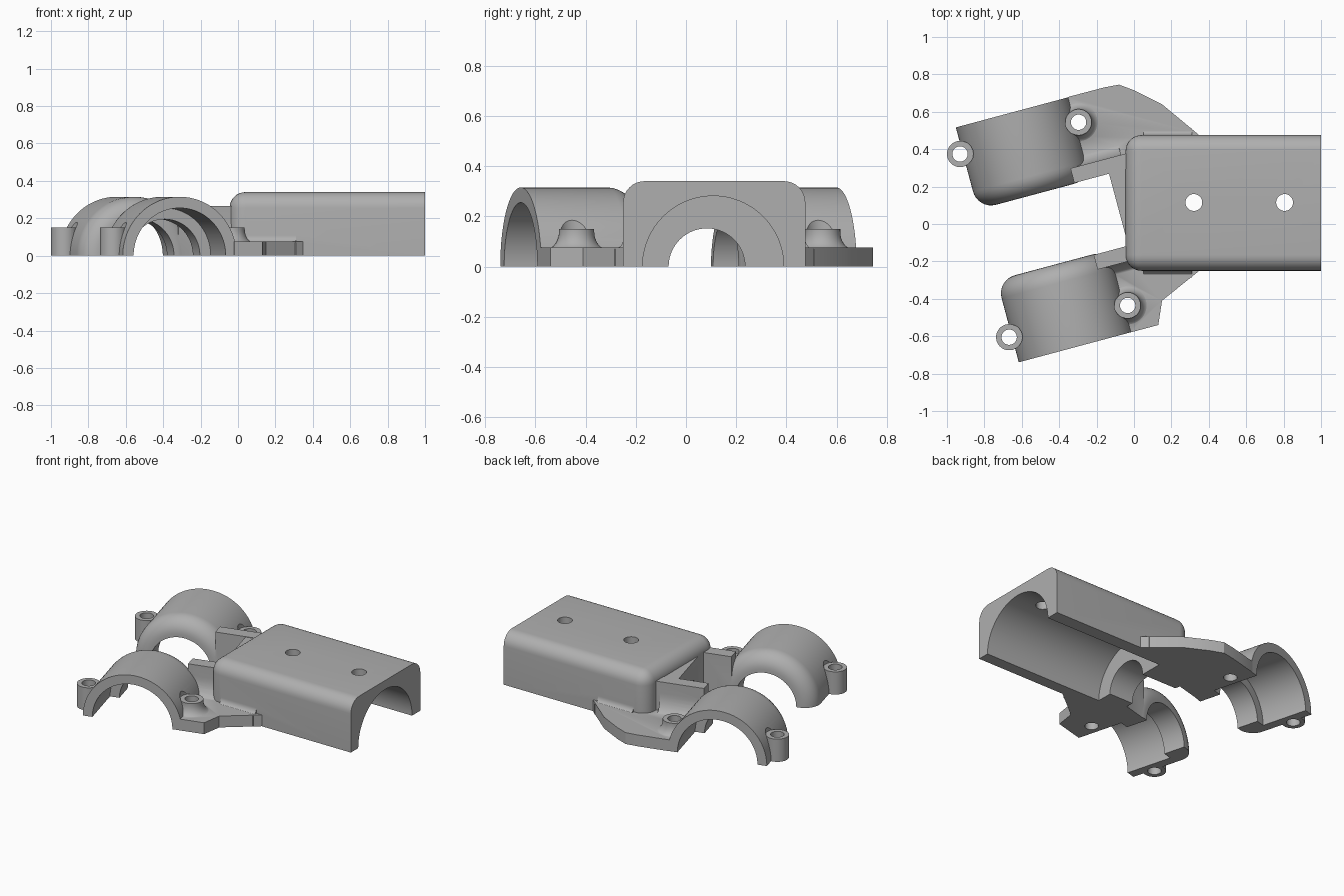
import bpy, bmesh, math
from mathutils import Matrix, Vector

if "Cube" in bpy.data.objects:
    bpy.data.objects.remove(bpy.data.objects["Cube"])

grey = bpy.data.materials.new("plain grey")
grey.use_nodes = True
grey.diffuse_color = (0.43, 0.43, 0.43, 1)
grey.node_tree.nodes["Principled BSDF"].inputs["Base Color"].default_value = (0.43, 0.43, 0.43, 1)

# Clamp frame: local x runs across the clamps, local y along their shared axis
TILT = Matrix.Translation((-0.48, -0.03, 0)) @ Matrix.Rotation(math.radians(15), 4, "Z")
FLAT = Matrix.Identity(4)
ALONG_X = Matrix.Rotation(math.pi / 2, 4, "Y")
ALONG_Y = Matrix.Rotation(-math.pi / 2, 4, "X")
DEEP = -0.4  # solids run below ground and are trimmed at the end


def finish(bm, name, matrix):
    bm.transform(matrix)
    bmesh.ops.recalc_face_normals(bm, faces=bm.faces)
    mesh = bpy.data.meshes.new(name)
    bm.to_mesh(mesh)
    bm.free()
    mesh.materials.append(grey)
    ob = bpy.data.objects.new(name, mesh)
    bpy.context.scene.collection.objects.link(ob)
    return ob


def prism(name, points, low, high, matrix=FLAT):
    bm = bmesh.new()
    face = bm.faces.new([bm.verts.new((x, y, low)) for x, y in points])
    made = bmesh.ops.extrude_face_region(bm, geom=[face])["geom"]
    verts = [g for g in made if isinstance(g, bmesh.types.BMVert)]
    bmesh.ops.translate(bm, verts=verts, vec=(0, 0, high - low))
    return finish(bm, name, matrix)


def box(name, x, y, z, matrix=FLAT):
    return prism(name, [(x[0], y[0]), (x[1], y[0]), (x[1], y[1]), (x[0], y[1])], z[0], z[1], matrix)


def lathe(name, profile, matrix=FLAT, sides=72):
    """Solid of revolution about local z from (radius, height) points."""
    bm = bmesh.new()
    rings = []
    for r, z in profile:
        rings.append([bm.verts.new((r * math.cos(a), r * math.sin(a), z))
                      for a in (2 * math.pi * i / sides for i in range(sides))])
    for low, high in zip(rings, rings[1:]):
        for i in range(sides):
            j = (i + 1) % sides
            bm.faces.new((low[i], low[j], high[j], high[i]))
    bm.faces.new(rings[0][::-1])
    bm.faces.new(rings[-1])
    return finish(bm, name, matrix)


def cylinder(name, r, low, high, matrix=FLAT, sides=72):
    return lathe(name, [(r, low), (r, high)], matrix, sides)


def cove(width, height, steps=8):
    """Concave fillet points, from the foot to the wall."""
    angles = [math.pi / 2 * i / steps for i in range(steps + 1)]
    return [(width * (1 - math.sin(a)), height * (1 - math.cos(a))) for a in angles]


def combine(target, other, operation):
    mod = target.modifiers.new("join", "BOOLEAN")
    mod.object, mod.operation, mod.solver = other, operation, "EXACT"
    graph = bpy.context.evaluated_depsgraph_get()
    mesh = bpy.data.meshes.new_from_object(target.evaluated_get(graph))
    target.modifiers.clear()
    target.data = mesh
    bpy.data.objects.remove(other)


def local(x, y):
    p = TILT @ Vector((x, y, 0))
    return (p.x, p.y)


# Main housing with rounded edges, square at the open end
bracket = box("clamp_bracket", (-0.045, 1), (-0.25, 0.475), (DEEP, 0.34))
bm = bmesh.new()
bm.from_mesh(bracket.data)
edges = [e for e in bm.edges if any(v.co.x < 0 for v in e.verts)
         and all(v.co.z > 0 for v in e.verts) or
         (abs(e.verts[0].co.z - e.verts[1].co.z) > 0.1 and e.verts[0].co.x < 0)]
bmesh.ops.bevel(bm, geom=edges, offset=0.085, segments=8, profile=0.5, affect="EDGES")
bm.to_mesh(bracket.data)
bm.free()

solids, cutters = [], []

# Base plate flaring out under both clamps
outline = [(-0.35, 0.68), (-0.16, 0.73), (-0.08, 0.745), (0.0, 0.715), (0.15, 0.64), (0.35, 0.474),
           (0.35, -0.249), (0.15, -0.41), (0.13, -0.54), (-0.02, -0.58),
           local(0.1, -0.5), local(0.25, -0.2), local(0.412, -0.2),
           local(0.412, 0.2), local(0.25, 0.2), local(0.1, 0.6)]
solids.append(prism("base_plate", outline, DEEP, 0.075))

# Wall closing the gap between the two ribs
solids.append(box("gap_wall", (0.412, 0.53), (-0.22, 0.22), (DEEP, 0.262), TILT))

for side in (-1, 1):
    flip = TILT @ Matrix.Scale(side, 4, (0, 1, 0))
    # Clamp saddle: half round shell with a rounded inner shoulder
    shoulder = [(0.215 + 0.1 * math.sin(a), 0.295 - 0.1 * math.cos(a))
                for a in (math.pi / 2 * i / 8 for i in range(9))]
    solids.append(lathe("clamp_saddle", shoulder + [(0.315, 0.65)], flip @ ALONG_Y, 96))
    # Rib tying the saddle to the housing, with a fillet at its foot
    solids.append(box("rib", (0.22, 0.57), (0.199, 0.28), (DEEP, 0.265), flip))
    foot = [(0.27, DEEP)] + [(0.28 + w, 0.07 + h) for w, h in cove(0.07, 0.12)] + [(0.27, 0.19)]
    foot.insert(1, (0.35, DEEP))
    turn = Matrix(((0, 0, 1, 0), (1, 0, 0, 0), (0, 1, 0, 0), (0, 0, 0, 1)))
    solids.append(prism("rib_fillet", foot, 0.26, 0.5, flip @ turn))
    # Stepped bore of the saddle
    cutters.append(lathe("saddle_bore", [(0.195, 0), (0.195, 0.34), (0.255, 0.34), (0.255, 0.8)],
                         flip @ ALONG_Y, 96))
    # Screw bosses with spot faces and through holes
    for x in (-0.33, 0.326):
        place = flip @ Matrix.Translation((x, 0.507, 0))
        if x > 0:
            profile = [(0.12, DEEP)] + [(0.07 + w, 0.07 + h) for w, h in cove(0.05, 0.07)] + [(0.07, 0.15)]
        else:
            profile = [(0.07, DEEP), (0.07, 0.15)]
        solids.append(lathe("screw_boss", profile, place, 40))
        cutters.append(cylinder("spot_face", 0.071, 0.15, 0.5, place, 40))
        cutters.append(cylinder("screw_hole", 0.041, -0.6, 0.6, place, 32))

# Fillets where the plate meets the housing sides
for wall, sign in ((0.475, 1), (-0.25, -1)):
    strip = [(wall - sign * 0.02, DEEP), (wall + sign * 0.035, DEEP)]
    strip += [(wall + sign * w, 0.07 + h) for w, h in cove(0.035, 0.04)]
    strip.append((wall - sign * 0.02, 0.11))
    turn = Matrix(((0, 0, 1, 0), (1, 0, 0, 0), (0, 1, 0, 0), (0, 0, 0, 1)))
    solids.append(prism("plate_fillet", strip, 0.05, 0.31, turn))

# Housing bore, its narrow end opening, and the two top holes
cutters.append(cylinder("housing_bore", 0.281, 0.13, 1.3, Matrix.Translation((0, 0.108, 0)) @ ALONG_X, 96))
cutters.append(cylinder("end_opening", 0.152, -0.16, 0.3, Matrix.Translation((0, 0.083, 0)) @ ALONG_X))
for x in (0.32, 0.805):
    cutters.append(cylinder("top_hole", 0.045, 0.1, 0.6, Matrix.Translation((x, 0.115, 0)), 32))

# Trim everything flat on the ground
cutters.append(box("ground_trim", (-2, 2), (-2, 2), (-2, 0)))

for part in solids:
    combine(bracket, part, "UNION")
for part in cutters:
    combine(bracket, part, "DIFFERENCE")

bpy.ops.object.select_all(action="DESELECT")
bracket.select_set(True)
bpy.context.view_layer.objects.active = bracket
bpy.ops.object.shade_smooth_by_angle(angle=math.radians(30))
